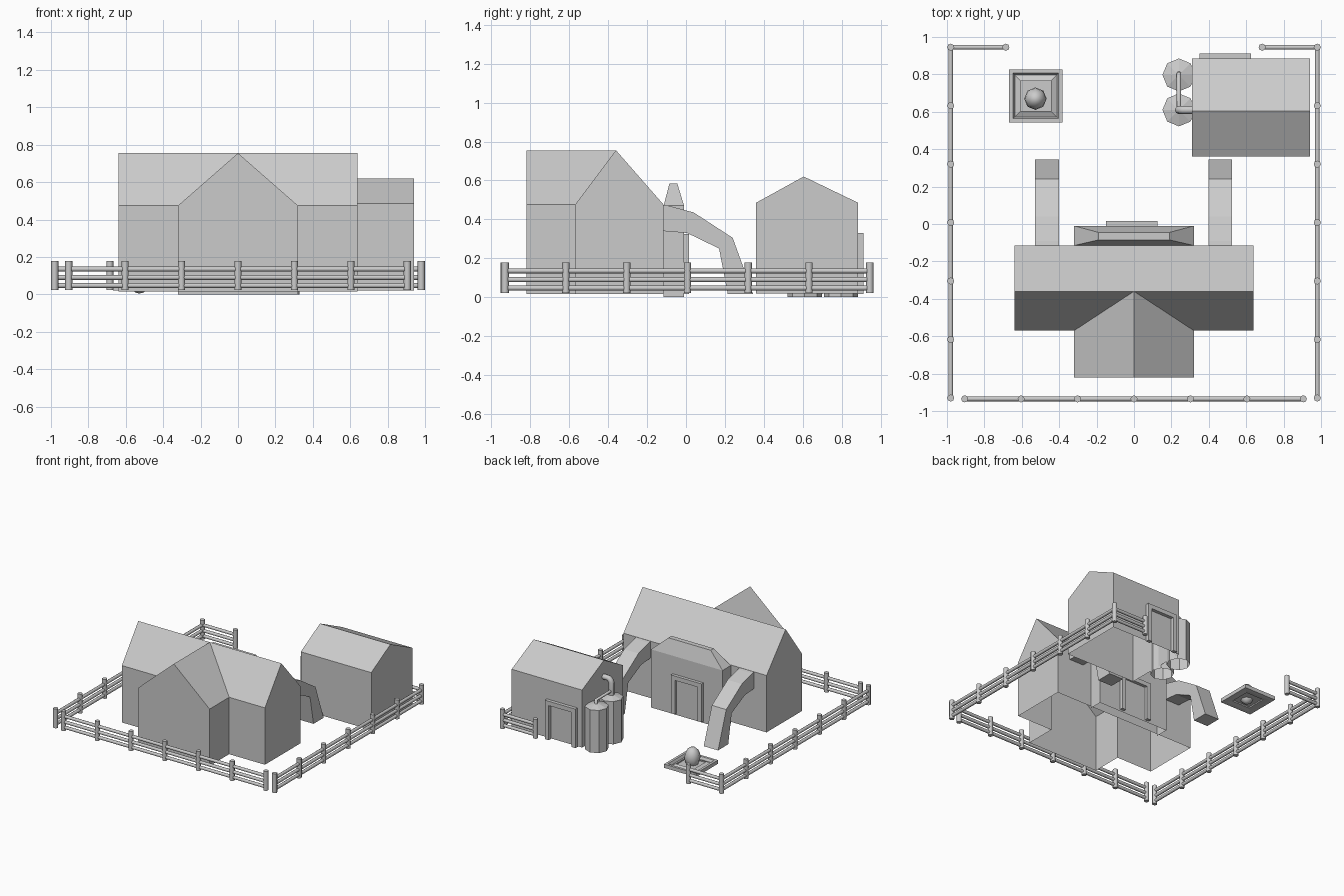
import bpy, bmesh, math
from mathutils import Vector

if "Cube" in bpy.data.objects:
    bpy.data.objects.remove(bpy.data.objects["Cube"])


def make(name, verts, faces, mirror=False, fix=True):
    me = bpy.data.meshes.new(name)
    me.from_pydata(verts, [], faces)
    bm = bmesh.new()
    bm.from_mesh(me)
    if mirror:
        geom = bm.verts[:] + bm.edges[:] + bm.faces[:]
        dup = bmesh.ops.duplicate(bm, geom=geom)["geom"]
        for v in [g for g in dup if isinstance(g, bmesh.types.BMVert)]:
            v.co.x *= -1
        bmesh.ops.reverse_faces(bm, faces=[g for g in dup if isinstance(g, bmesh.types.BMFace)])
        bmesh.ops.remove_doubles(bm, verts=bm.verts, dist=1e-4)
    if fix:
        bmesh.ops.recalc_face_normals(bm, faces=bm.faces)
    bm.to_mesh(me)
    bm.free()
    ob = bpy.data.objects.new(name, me)
    bpy.context.collection.objects.link(ob)
    return ob


def prism_yz(name, pts, x0, x1):
    """Closed profile in the yz plane, extruded along x."""
    n = len(pts)
    verts = [(x, y, z) for x in (x0, x1) for y, z in pts]
    faces = [(i, (i + 1) % n, n + (i + 1) % n, n + i) for i in range(n)]
    return make(name, verts, faces + [tuple(range(n)), tuple(range(n, 2 * n))])


def rod(name, a, b, r, sides=8, caps=True):
    a, b = Vector(a), Vector(b)
    bpy.ops.mesh.primitive_cylinder_add(vertices=sides, radius=r, depth=(b - a).length,
                                        location=(a + b) / 2,
                                        end_fill_type='NGON' if caps else 'NOTHING')
    ob = bpy.context.object
    ob.rotation_euler = (b - a).to_track_quat('Z', 'Y').to_euler()
    ob.name = name
    bpy.ops.object.shade_smooth_by_angle(angle=math.radians(50))
    return ob


def pipe(name, pts, r):
    cu = bpy.data.curves.new(name, 'CURVE')
    cu.dimensions = '3D'
    cu.bevel_depth, cu.bevel_resolution, cu.use_fill_caps = r, 2, True
    sp = cu.splines.new('POLY')
    sp.points.add(len(pts) - 1)
    for p, co in zip(sp.points, pts):
        p.co = (*co, 1)
    ob = bpy.data.objects.new(name, cu)
    bpy.context.collection.objects.link(ob)


def door_frame(name, x0, x1, y0, y1, z0, z1, t=0.035):
    outline = [(x0, z0), (x0, z1), (x1, z1), (x1, z0),
               (x1 - t, z0), (x1 - t, z1 - t), (x0 + t, z1 - t), (x0 + t, z0)]
    verts = [(x, y, z) for y in (y0, y1) for x, z in outline]
    faces = [(i, (i + 1) % 8, 8 + (i + 1) % 8, 8 + i) for i in range(8)]
    for o in (0, 8):
        faces += [(o, o + 1, o + 6, o + 7), (o + 1, o + 2, o + 5, o + 6), (o + 2, o + 3, o + 4, o + 5)]
    make(name, verts, faces)


# Main T-shaped house, right half mirrored, open underneath
B, E, R = 0.015, 0.475, 0.755
make("main_house", [
    (0, -.82, B), (.32, -.82, B), (.32, -.82, E), (0, -.82, R),
    (.32, -.57, B), (.32, -.57, E), (0, -.36, R),
    (.64, -.57, B), (.64, -.57, E), (.64, -.36, R),
    (.64, -.115, E), (.64, -.115, B), (0, -.115, E), (0, -.115, B)],
    [(0, 1, 2, 3), (1, 4, 5, 2), (3, 2, 5, 6), (4, 7, 8, 5), (5, 8, 9, 6),
     (7, 11, 10, 8), (8, 10, 9), (6, 9, 10, 12), (11, 13, 12, 10)], mirror=True)

# Rear annex with hipped flat-topped roof
make("rear_annex", [
    (0, -.01, 0), (.32, -.01, 0), (.32, -.115, 0),
    (0, -.01, .47), (.32, -.01, .47), (.32, -.115, .47), (0, -.115, .47),
    (0, -.045, .585), (.19, -.045, .585), (.19, -.085, .585), (0, -.085, .585)],
    [(0, 1, 4, 3), (1, 2, 5, 4), (3, 4, 8, 7), (4, 5, 9, 8), (5, 6, 10, 9), (7, 8, 9, 10)], mirror=True)
door_frame("annex_door_frame", -.15, .125, -.012, .015, .015, .325)

# Curved rear ramps
ramp = [(-.12, .475), (-.09, .47), (.04, .435), (.24, .305), (.345, .015),
        (.215, .015), (.17, .25), (.005, .33), (-.12, .34)]
prism_yz("ramp_right", ramp, .397, .525)
prism_yz("ramp_left", ramp, -.528, -.4)

# Outbuilding, open underneath
gable = [(.36, .02), (.36, .485), (.605, .62), (.885, .485), (.885, .02)]
verts = [(x, y, z) for x in (.31, .94) for y, z in gable]
make("outbuilding", verts, [(i, i + 1, i + 6, i + 5) for i in range(4)] + [(0, 1, 2, 3, 4), (5, 6, 7, 8, 9)])
door_frame("outbuilding_door_frame", .35, .625, .883, .912, .015, .33)

# Tanks with shallow cone tops
for i, y in enumerate((.797, .61)):
    rings = [(.088, 0), (.088, .345)]
    verts = [(.24 + r * math.cos(k * math.pi / 4), y + r * math.sin(k * math.pi / 4), z)
             for r, z in rings for k in range(8)] + [(.24, y, .37)]
    faces = [(k, (k + 1) % 8, 8 + (k + 1) % 8, 8 + k) for k in range(8)]
    faces += [(8 + k, 8 + (k + 1) % 8, 16) for k in range(8)]
    make(f"tank_{i + 1}", verts, faces)
pipe("thin_pipe", [(.24, .805, .35), (.24, .805, .395), (.24, .61, .395)], .012)
pipe("wall_pipe", [(.24, .61, .35), (.24, .61, .46), (.25, .61, .48), (.265, .61, .49), (.32, .61, .49)], .022)

# Square planter from a stepped profile
cx, cy = -.525, .685
prof = [(.115, .02), (.142, .02), (.142, .05), (.122, .05), (.112, .03), (.08, .045), (.08, .025)]
verts = [(cx + r * sx, cy + r * sy, z) for r, z in prof for sx, sy in ((1, 1), (-1, 1), (-1, -1), (1, -1))]
n = len(prof)
faces = [(4 * j + k, 4 * j + (k + 1) % 4, 4 * (j + 1) % (4 * n) + (k + 1) % 4, 4 * (j + 1) % (4 * n) + k)
         for j in range(n) for k in range(4)]
make("planter", verts, faces)
plate = [(cx + sx * .08, cy + sy * .08, .035) for sx, sy in ((1, 1), (-1, 1), (-1, -1), (1, -1))]
make("planter_bed", plate, [(0, 1, 2, 3)])
bpy.ops.mesh.primitive_uv_sphere_add(segments=8, ring_count=8, radius=.06, location=(-.527, .67, .085))
ball = bpy.context.object
ball.name = "planter_bush"
ball.scale.z = 1.35
bpy.ops.object.shade_smooth()


# Fence: posts and three rails along each run
def fence(name, a, b, bays, first=0):
    a, b = Vector((*a, 0)), Vector((*b, 0))
    for i in range(first, bays + 1):
        p = a.lerp(b, i / bays)
        rod(name + "_post", p + Vector((0, 0, .022)), p + Vector((0, 0, .178)), .019)
    for z in (.047, .09, .135):
        up = Vector((0, 0, z))
        rod(name + "_rail", a + up, b + up, .013)


fence("front_fence", (-.905, -.935), (.905, -.935), 6)
for side, s in (("left", -1), ("right", 1)):
    fence(side + "_fence", (s * .98, -.93), (s * .98, .945), 6)
    fence(side + "_back_fence", (s * .98, .945), (s * .685, .945), 1, first=1)
